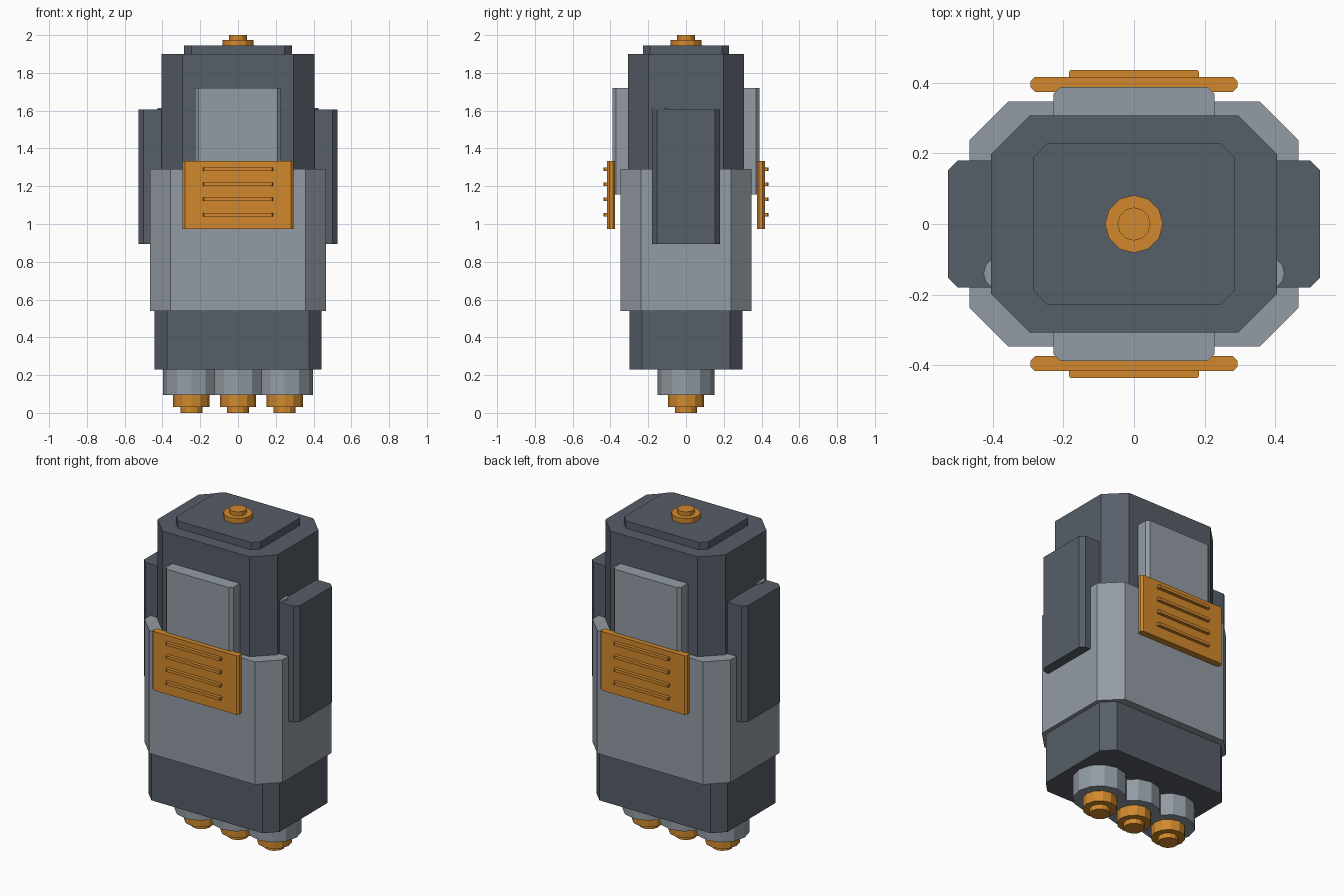
import bpy
import math

cube = bpy.data.objects.get("Cube")
if cube:
    bpy.data.objects.remove(cube, do_unlink=True)


def material(name, color):
    mat = bpy.data.materials.new(name)
    mat.use_nodes = True
    mat.diffuse_color = (*color, 1)
    mat.node_tree.nodes["Principled BSDF"].inputs["Base Color"].default_value = (*color, 1)
    return mat


dark = material("dark slate", (0.095, 0.112, 0.14))
light = material("light grey", (0.29, 0.33, 0.37))
orange = material("orange", (0.64, 0.25, 0.026))


def prism(name, outline, z0, z1, mat):
    """Extrude a flat outline (counter-clockwise from above) between two heights."""
    n = len(outline)
    verts = [(x, y, z) for z in (z0, z1) for x, y in outline]
    faces = [tuple(reversed(range(n))), tuple(range(n, 2 * n))]
    faces += [(i, (i + 1) % n, n + (i + 1) % n, n + i) for i in range(n)]
    mesh = bpy.data.meshes.new(name)
    mesh.from_pydata(verts, [], faces)
    mesh.materials.append(mat)
    obj = bpy.data.objects.new(name, mesh)
    bpy.context.collection.objects.link(obj)
    return obj


def block(name, cx, cy, hx, hy, chamfer, z0, z1, mat):
    """Box with its vertical edges cut off."""
    a, b = hx - chamfer, hy - chamfer
    corners = [(hx, -b), (hx, b), (a, hy), (-a, hy),
               (-hx, b), (-hx, -b), (-a, -hy), (a, -hy)]
    return prism(name, [(cx + x, cy + y) for x, y in corners], z0, z1, mat)


def disc(name, cx, cy, radius, z0, z1, mat, sides=12):
    """Faceted upright cylinder."""
    angles = [math.tau * i / sides for i in range(sides)]
    ring = [(cx + radius * math.cos(t), cy + radius * math.sin(t)) for t in angles]
    return prism(name, ring, z0, z1, mat)


# Stacked body
block("lower_body", 0, 0, 0.443, 0.30, 0.068, 0.23, 0.54, dark)
block("middle_sleeve", 0, 0, 0.467, 0.347, 0.11, 0.54, 1.29, light)
block("upper_body", 0, 0, 0.405, 0.308, 0.11, 1.20, 1.90, dark)
block("top_plate", 0, 0, 0.285, 0.228, 0.038, 1.90, 1.945, dark)

# Top knob
disc("knob_base", 0, 0, 0.082, 1.945, 1.975, orange)
disc("knob_tip", 0, 0, 0.047, 1.975, 2.0, orange)

# Side panels with a small peg behind each
for side, s in (("left", 1), ("right", -1)):
    block(side + "_panel", s * 0.443, 0, 0.084, 0.18, 0.027, 0.895, 1.605, dark)
    disc(side + "_peg", s * 0.38, -0.14, 0.047, 1.54, 1.615, light)

# Front and back panels, each with a ribbed plate
for side, s in (("front", -1), ("back", 1)):
    block(side + "_panel", 0, s * 0.335, 0.228, 0.053, 0.018, 1.155, 1.72, light)
    block(side + "_plate", 0, s * 0.396, 0.293, 0.021, 0.012, 0.973, 1.333, orange)
    for i in range(4):
        z = 1.05 + 0.08 * i
        block(f"{side}_rib_{i + 1}", 0, s * 0.422, 0.185, 0.015, 0.006,
              z - 0.009, z + 0.009, orange)

# Row of nozzles underneath
for side, x in (("right", -0.247), ("middle", 0), ("left", 0.247)):
    disc(side + "_nozzle", x, 0, 0.15, 0.095, 0.23, light)
    disc(side + "_nozzle_ring", x, 0, 0.096, 0.03, 0.095, orange)
    disc(side + "_nozzle_tip", x, 0, 0.058, 0, 0.03, orange)
